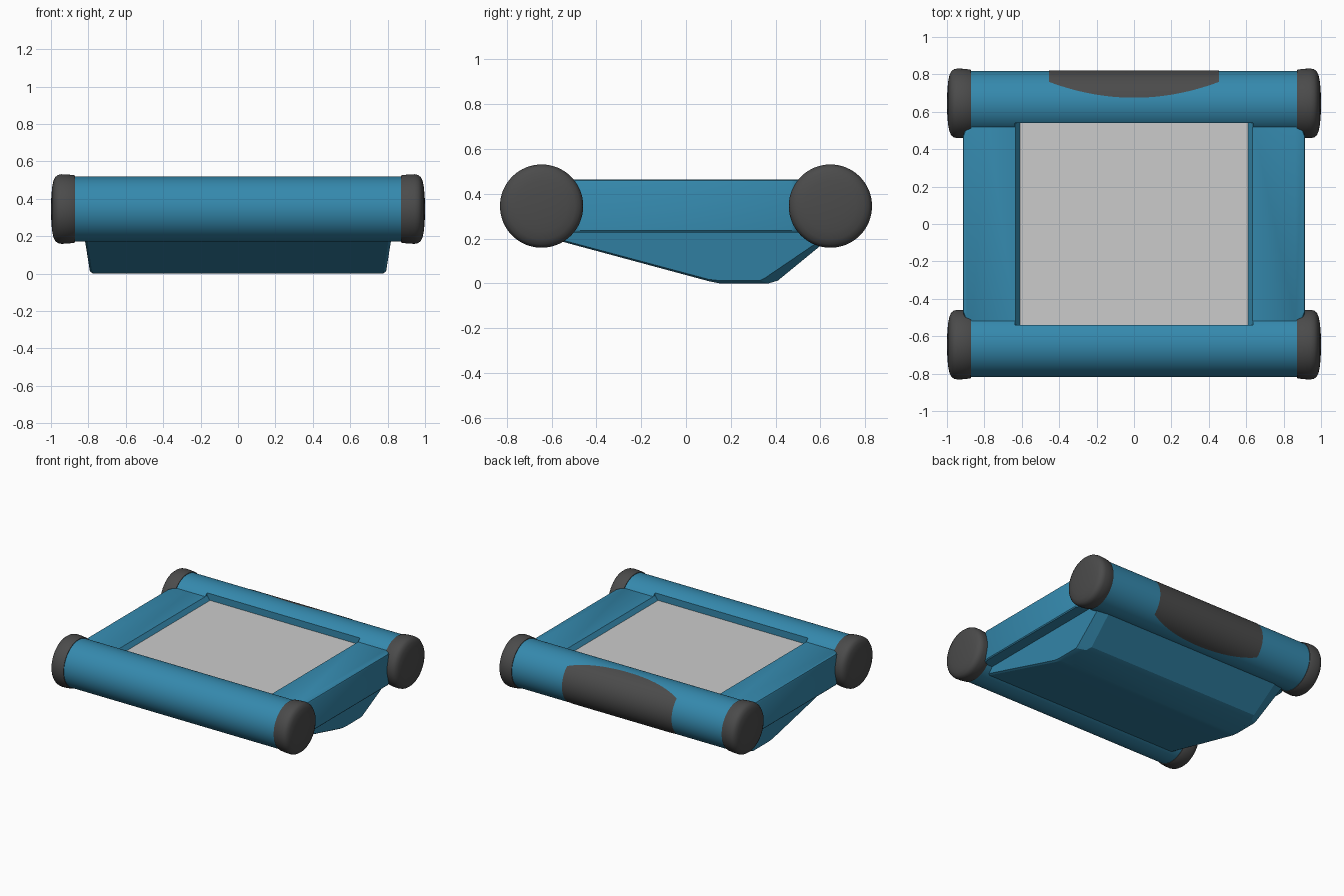
import bpy, bmesh, math

if "Cube" in bpy.data.objects:
    bpy.data.objects.remove(bpy.data.objects["Cube"])

TUBE_Y, TUBE_Z, TUBE_R = 0.645, 0.345, 0.174


def material(name, rgb):
    m = bpy.data.materials.new(name)
    m.diffuse_color = (*rgb, 1)
    m.use_nodes = True
    m.node_tree.nodes["Principled BSDF"].inputs["Base Color"].default_value = m.diffuse_color
    return m


BLUE = material("blue_plastic", (0.035, 0.25, 0.42))
DARK = material("dark_rubber", (0.07, 0.07, 0.07))


def make(name, bm, mat=None, smooth=True, angle=35):
    bmesh.ops.recalc_face_normals(bm, faces=bm.faces)
    me = bpy.data.meshes.new(name)
    bm.to_mesh(me)
    bm.free()
    ob = bpy.data.objects.new(name, me)
    bpy.context.collection.objects.link(ob)
    if mat:
        me.materials.append(mat)
    if smooth:
        bpy.ops.object.select_all(action='DESELECT')
        bpy.context.view_layer.objects.active = ob
        ob.select_set(True)
        bpy.ops.object.shade_smooth_by_angle(angle=math.radians(angle))
    return ob


def loft(loops):
    """Closed solid through loops that have equal point counts."""
    bm = bmesh.new()
    rings = [[bm.verts.new(p) for p in loop] for loop in loops]
    n = len(rings[0])
    for a, b in zip(rings, rings[1:]):
        for i in range(n):
            j = (i + 1) % n
            bm.faces.new((a[i], a[j], b[j], b[i]))
    bm.faces.new(rings[0])
    bm.faces.new(rings[-1])
    return bm


def lathe_x(profile, y, side=1, n=64):
    """Solid of revolution about x from (x, radius) pairs."""
    return loft([[(side * x, y + r * math.cos(2 * math.pi * i / n),
                   TUBE_Z + r * math.sin(2 * math.pi * i / n))
                  for i in range(n)] for x, r in profile])


def rect(x, y, z):
    return [(-x, -y, z), (x, -y, z), (x, y, z), (-x, y, z)]


# Recess cutter with sloping left and right walls
cutter = make("recess_cutter", loft([rect(0.61, 0.54, 0.43), rect(0.635, 0.54, 0.464),
                                     rect(0.635, 0.54, 0.7)]), smooth=False)
cutter.hide_render = True


def cut(ob):
    mod = ob.modifiers.new("recess", 'BOOLEAN')
    mod.operation = 'DIFFERENCE'
    mod.solver = 'EXACT'
    mod.object = cutter
    bpy.context.view_layer.objects.active = ob
    bpy.ops.object.modifier_apply(modifier=mod.name)


# Round bars front and back, with domed end caps
CAP = [(0.872, 0.178), (0.878, 0.181), (0.915, 0.185), (0.945, 0.186), (0.963, 0.182),
       (0.977, 0.171), (0.987, 0.15), (0.994, 0.115), (0.998, 0.07), (1.0, 0.02)]
for label, y in (("front", -TUBE_Y), ("back", TUBE_Y)):
    bar = make(label + "_bar", lathe_x([(-0.88, TUBE_R), (0.88, TUBE_R)], y), BLUE)
    cut(bar)
    for s, side in ((1, "right"), (-1, "left")):
        make(f"{label}_{side}_end_cap", lathe_x(CAP, y, s), DARK, angle=45)

# Deck slab with chamfered corners and softened top edge
corner = [(0.915, 0.47), (0.905, 0.497), (0.875, 0.522), (0.8, 0.6)]
outline = (corner + [(-x, y) for x, y in reversed(corner)]
           + [(-x, -y) for x, y in corner] + [(x, -y) for x, y in reversed(corner)])


def deck_ring(inset, z):
    return [(x - math.copysign(inset, x), y, z) for x, y in outline]


deck = make("deck", loft([deck_ring(0.006, 0.228), deck_ring(0, 0.235), deck_ring(0, 0.45),
                          deck_ring(0.004, 0.459), deck_ring(0.012, 0.463)]), BLUE)
cut(deck)
bpy.data.objects.remove(cutter)

# Flat screen in the recess
make("screen", loft([rect(0.61, 0.54, 0.42), rect(0.61, 0.54, 0.433)]), smooth=False)

# Wedge underbody: (half width, y, z) for the middle and for the inset side faces
mid = [(0.81, -0.66, 0.215), (0.78, 0.10, 0.010), (0.775, 0.15, 0.0), (0.735, 0.37, 0.0),
       (0.72, 0.41, 0.012), (0.74, 0.64, 0.20), (0.74, 0.64, 0.25), (0.81, -0.66, 0.25)]
flank = [(-0.66, 0.222), (0.10, 0.018), (0.15, 0.012), (0.33, 0.012),
         (0.35, 0.022), (0.59, 0.185), (0.60, 0.25), (-0.66, 0.25)]


def side_loop(s):
    return [(s * (0.79 + 0.16 * z), y, z) for y, z in flank]


def mid_loop(s):
    return [(s * x, y, z) for x, y, z in mid]


make("underbody", loft([side_loop(-1), mid_loop(-1), mid_loop(1), side_loop(1)]),
     BLUE, angle=20)

# Dark grip pad wrapped on the back bar, with bowed upper and lower edges
bm = bmesh.new()
NX, NA, R = 32, 24, TUBE_R + 0.002
grid = []
for i in range(NX + 1):
    t = 2 * i / NX - 1
    half = math.acos((0.03 + 0.085 * t * t) / R)
    grid.append([bm.verts.new((0.455 * t,
                               TUBE_Y + R * math.cos(half * (2 * j / NA - 1)),
                               TUBE_Z + R * math.sin(half * (2 * j / NA - 1))))
                 for j in range(NA + 1)])
for a, b in zip(grid, grid[1:]):
    for j in range(NA):
        bm.faces.new((a[j], b[j], b[j + 1], a[j + 1]))
pad = make("grip_pad", bm, DARK)
if pad.data.polygons[NX * NA // 2].normal.y < 0:
    pad.data.flip_normals()
